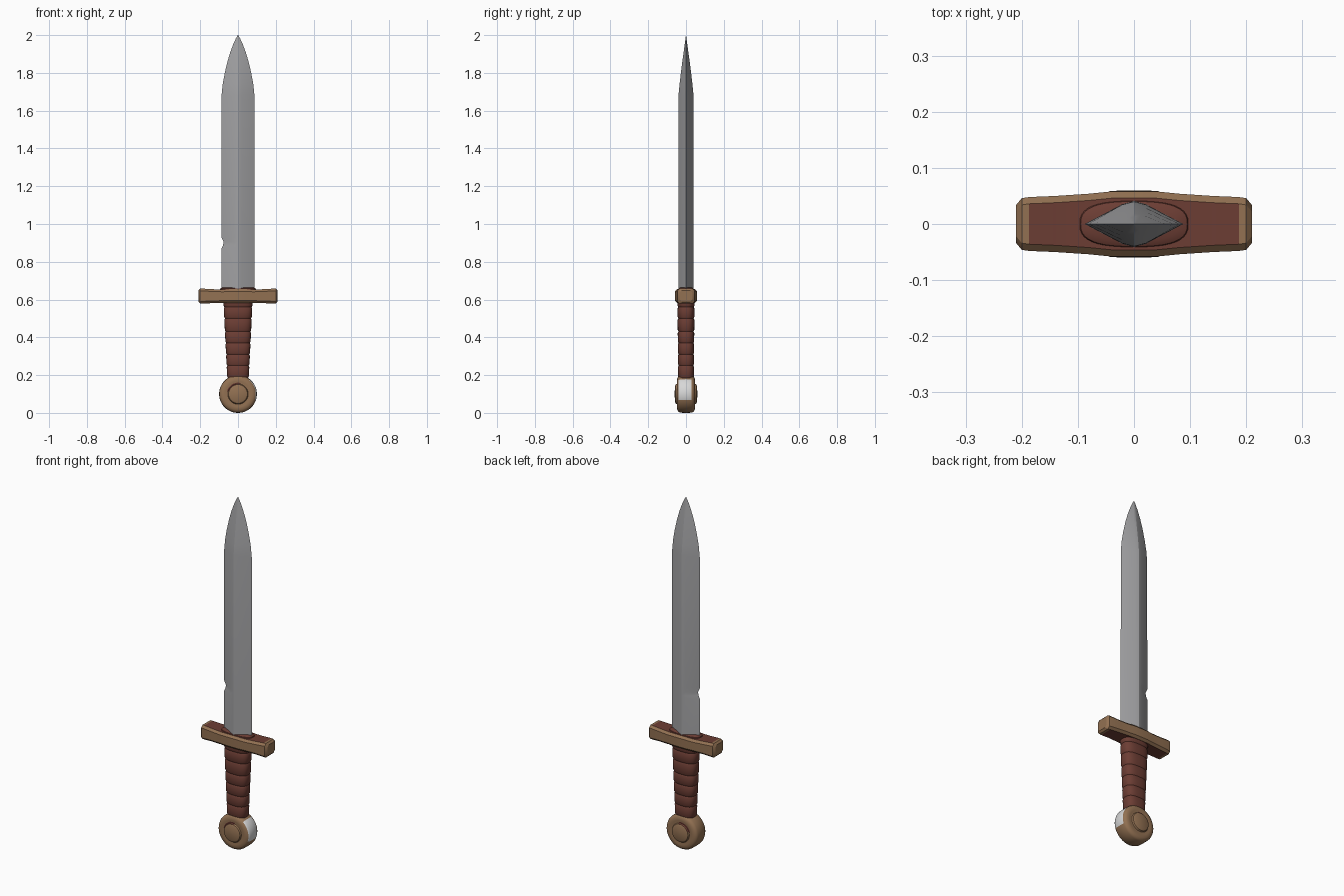
import bpy, bmesh, math

if "Cube" in bpy.data.objects:
    bpy.data.objects.remove(bpy.data.objects["Cube"])


def material(name, rgb):
    m = bpy.data.materials.new(name)
    m.diffuse_color = (*rgb, 1)
    m.use_nodes = True
    m.node_tree.nodes["Principled BSDF"].inputs["Base Color"].default_value = m.diffuse_color
    return m


STEEL = material("blade steel", (0.36, 0.36, 0.37))
BRONZE = material("tan bronze", (0.29, 0.165, 0.085))
LEATHER = material("red brown leather", (0.15, 0.047, 0.034))
PALE = material("pale inlay", (0.68, 0.68, 0.68))


def loft(name, rings, mats, rule=None, angle=35):
    """Skin closed rings of equal point count, cap both ends."""
    bm = bmesh.new()
    vs = [[bm.verts.new(p) for p in ring] for ring in rings]
    n = len(vs[0])
    for a, b in zip(vs, vs[1:]):
        for i in range(n):
            j = (i + 1) % n
            bm.faces.new((a[i], a[j], b[j], b[i]))
    bm.faces.new(vs[0])
    bm.faces.new(vs[-1])
    bmesh.ops.remove_doubles(bm, verts=bm.verts, dist=1e-5)
    bmesh.ops.recalc_face_normals(bm, faces=bm.faces)
    bm.normal_update()
    if rule:
        for f in bm.faces:
            f.material_index = rule(f.calc_center_median(), f.normal)
    me = bpy.data.meshes.new(name)
    bm.to_mesh(me)
    bm.free()
    for m in mats:
        me.materials.append(m)
    ob = bpy.data.objects.new(name, me)
    bpy.context.collection.objects.link(ob)
    bpy.ops.object.select_all(action='DESELECT')
    ob.select_set(True)
    bpy.context.view_layer.objects.active = ob
    bpy.ops.object.shade_smooth_by_angle(angle=math.radians(angle))
    return ob


# Blade: diamond section with a softened ridge, curved point, small nick
def blade_ring(z, w, t, left=None):
    l = left or w
    return [(w, 0, z), (w * .24, t * .86, z), (0, t, z), (-w * .24, t * .86, z),
            (-l, 0, z), (-w * .24, -t * .86, z), (0, -t, z), (w * .24, -t * .86, z)]


blade = [(0.62, .088, .041), (0.87, .088, .041), (0.885, .088, .041, .08),
         (0.905, .088, .041, .076), (0.93, .088, .041), (1.68, .087, .040),
         (1.74, .081, .034), (1.80, .070, .027), (1.86, .056, .0195),
         (1.91, .041, .0125), (1.95, .026, .007), (1.98, .0125, .003),
         (2.0, .001, .0005)]
loft("blade", [blade_ring(*r) for r in blade], [STEEL], angle=20)


# Crossguard: chamfered bar along x, leather on its top and underside
def guard_ring(x, y, z0, z1, c=.012):
    return [(x, sy, sz) for sy, sz in (
        (-y, z0 + c), (-y + c, z0), (y - c, z0), (y, z0 + c),
        (y, z1 - c), (y - c, z1), (-y + c, z1), (-y, z1 - c))]


half = [(.21, .034, .588, .648), (.20, .046, .578, .658), (.187, .048, .578, .658),
        (.14, .050, .581, .655), (.08, .054, .582, .653), (.04, .058, .582, .655)]
guard = [guard_ring(-x, *r) for x, *r in half] + \
        [guard_ring(x, *r) for x, *r in reversed(half)]
loft("crossguard", guard, [BRONZE, LEATHER],
     lambda c, n: int(abs(n.z) > .9 and abs(c.x) < .187), 30)

# Leather collar around the foot of the blade
N = 40


def oval(z, a, b, p=.75):
    ring = []
    for i in range(N):
        t = 2 * math.pi * i / N
        c, s = math.cos(t), math.sin(t)
        ring.append((a * math.copysign(abs(c) ** p, c),
                     b * math.copysign(abs(s) ** p, s), z))
    return ring


loft("blade_collar", [oval(.645, .10, .044), oval(.658, .095, .04),
                      oval(.664, .08, .03)], [LEATHER])

# Grip: tapered oval made of overlapping leather wraps
grip = []
levels = [.185, .25, .31, .37, .43, .50, .56, .60]
for z0, z1 in zip(levels, levels[1:]):
    for z, d in ((z0, -.003), (z0 + .008, .001), (z1 - .008, .001)):
        k = (z - .185) / .4
        grip.append(oval(z, .056 + .02 * k + d, .041 + .003 * k + d))
grip.append(oval(.60, .074, .042))
loft("grip", grip, [LEATHER])

# Pommel: round disc turned about y, raised boss both sides, pale inlay on +x
side = [(.0005, .060), (.042, .059), (.050, .055), (.054, .047), (.060, .046),
        (.068, .048), (.084, .046), (.094, .040), (.099, .030)]
profile = [(r, -y) for r, y in side] + [(.100, 0)] + \
          [(r, y) for r, y in reversed(side)]
M = 56
pommel = [[(r * math.cos(2 * math.pi * i / M), y,
            .10 + r * math.sin(2 * math.pi * i / M)) for i in range(M)]
          for r, y in profile]


def pommel_colour(c, n):
    r = math.hypot(c.x, c.z - .10)
    if c.x > 0 and r > .088 and -.037 < c.y < .03 and .07 < c.z < .175:
        return 1
    if .05 < r < .06 and c.x < .01 and c.z > .115:
        return 2
    return 0


loft("pommel", pommel, [BRONZE, PALE, LEATHER], pommel_colour)
